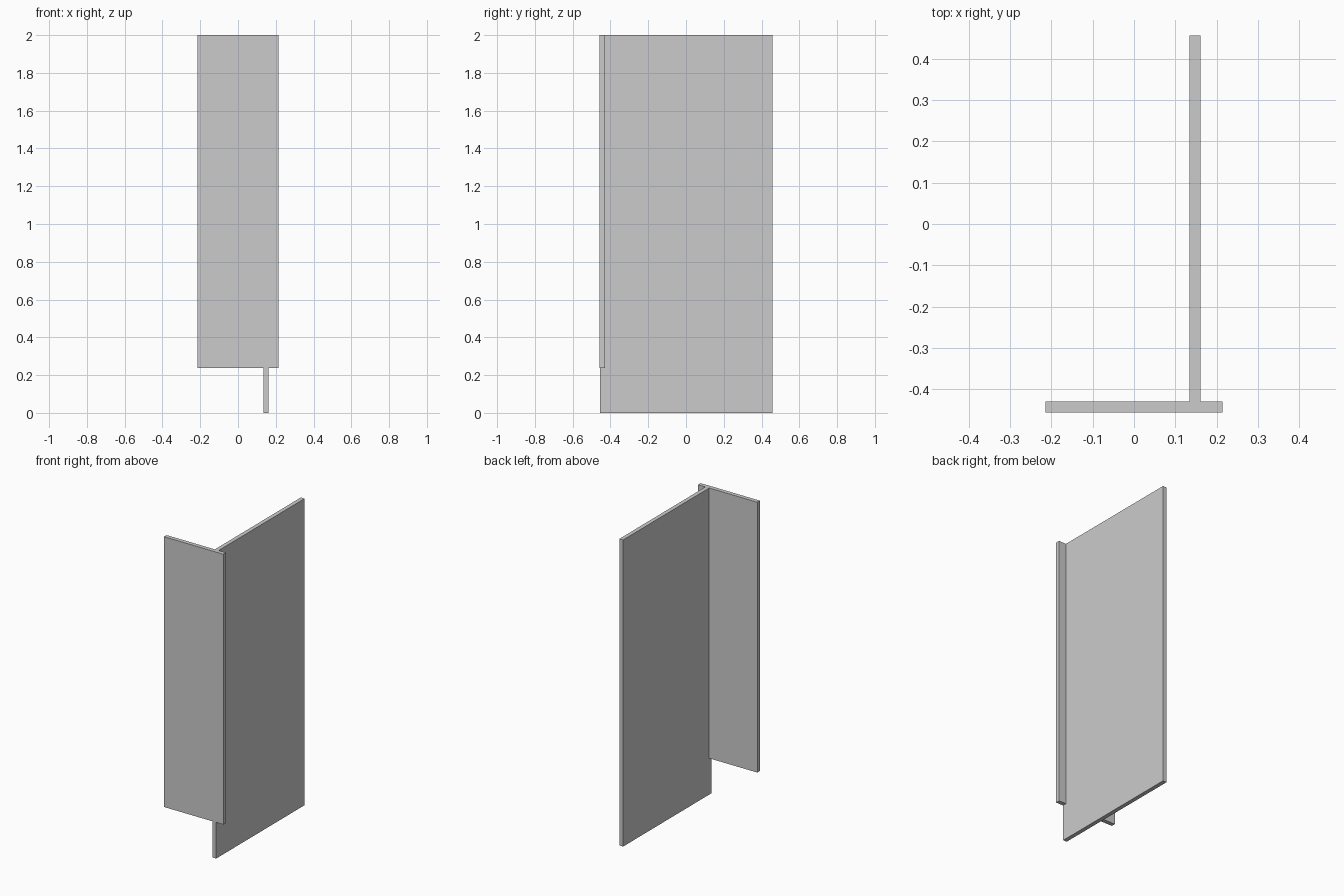
import bpy, bmesh
from mathutils import Vector

if "Cube" in bpy.data.objects:
    bpy.data.objects.remove(bpy.data.objects["Cube"])


def extrude_profile(name, points, direction):
    """Make a solid panel by extruding a flat outline."""
    bm = bmesh.new()
    face = bm.faces.new([bm.verts.new(p) for p in points])
    ext = bmesh.ops.extrude_face_region(bm, geom=[face])
    verts = [g for g in ext["geom"] if isinstance(g, bmesh.types.BMVert)]
    bmesh.ops.translate(bm, verts=verts, vec=Vector(direction))
    bmesh.ops.recalc_face_normals(bm, faces=bm.faces)
    mesh = bpy.data.meshes.new(name)
    bm.to_mesh(mesh)
    bm.free()
    obj = bpy.data.objects.new(name, mesh)
    bpy.context.collection.objects.link(obj)
    return obj


T = 0.027                       # board thickness
HX, HY, H = 0.214, 0.457, 2.0   # half width, half depth, height
Z0 = 0.237                      # underside of the front board
YB = -HY + T                    # back of the front board

# Tall side panel, notched at the front to receive the front board
side = [(-HY + 0.002, 0), (HY, 0), (HY, H), (YB, H), (YB, Z0), (-HY + 0.002, Z0)]
extrude_profile("side_panel", [(0.134, y, z) for y, z in side], (T, 0, 0))

# Shorter front board seated in the notch
front = [(-HX, Z0), (HX, Z0), (HX, H), (-HX, H)]
extrude_profile("front_board", [(x, -HY, z) for x, z in front], (0, T, 0))
